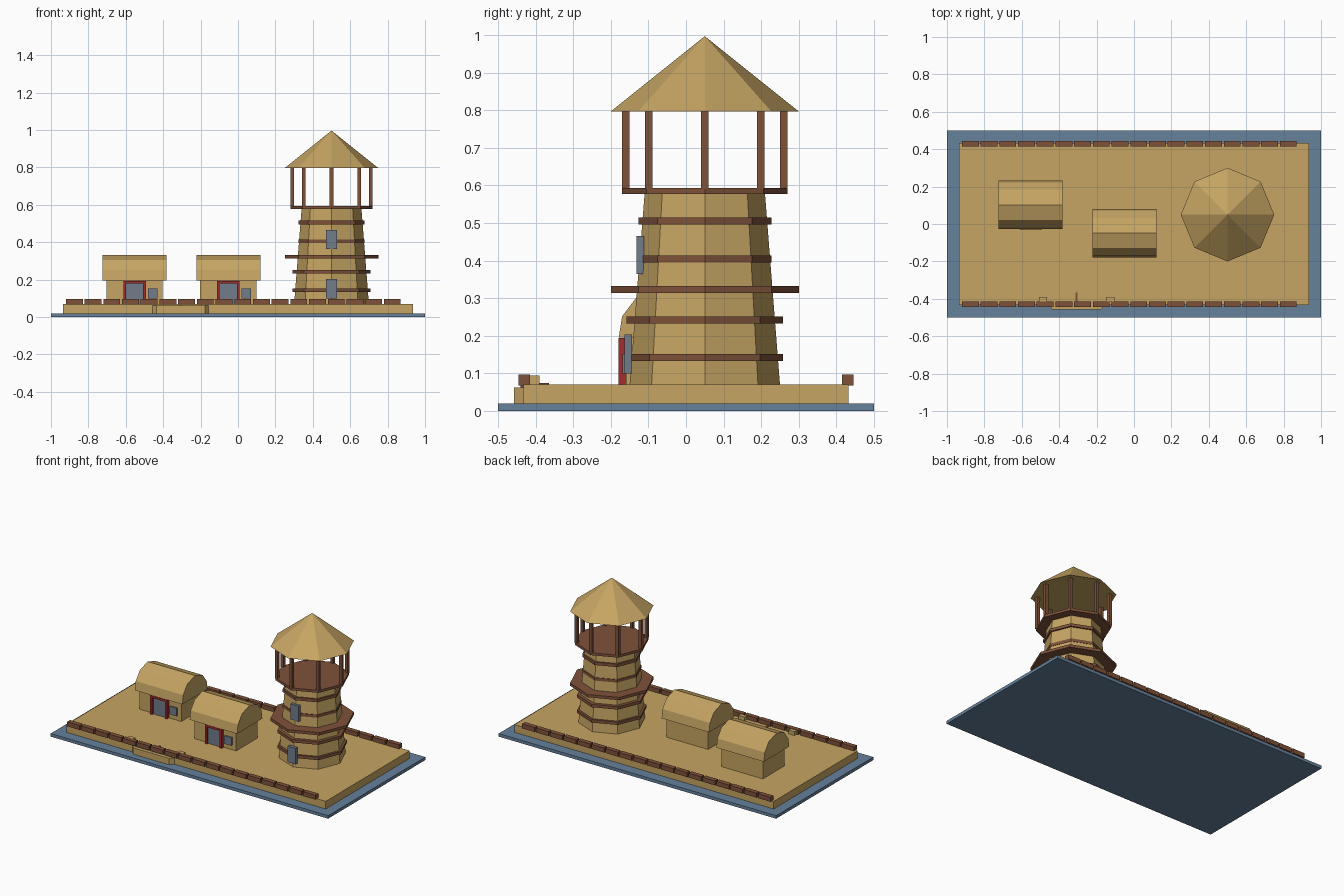
import bpy, math

if "Cube" in bpy.data.objects:
    bpy.data.objects.remove(bpy.data.objects["Cube"])

def mat(name, rgb):
    m = bpy.data.materials.new(name)
    m.diffuse_color = (*rgb, 1)
    m.use_nodes = True
    m.node_tree.nodes["Principled BSDF"].inputs["Base Color"].default_value = m.diffuse_color
    return m

SAND = mat("sand", (0.565, 0.375, 0.125))
BLUE = mat("water blue", (0.13, 0.22, 0.33))
BROWN = mat("wood brown", (0.21, 0.085, 0.042))
RED = mat("red", (0.36, 0.025, 0.025))
GREY = mat("slate grey", (0.17, 0.2, 0.26))

def mesh(name, verts, faces, m):
    me = bpy.data.meshes.new(name)
    me.from_pydata(verts, [], faces)
    me.materials.append(m)
    ob = bpy.data.objects.new(name, me)
    bpy.context.collection.objects.link(ob)
    return ob

def box(name, x0, x1, y0, y1, z0, z1, m):
    v = [(x, y, z) for z in (z0, z1) for x, y in ((x0, y0), (x1, y0), (x1, y1), (x0, y1))]
    f = [(3, 2, 1, 0), (4, 5, 6, 7)] + [(i, (i + 1) % 4, (i + 1) % 4 + 4, i + 4) for i in range(4)]
    return mesh(name, v, f, m)

def octagon(name, r0, r1, z0, z1, m):
    # eight-sided tower part with corners on the axes
    bpy.ops.mesh.primitive_cone_add(vertices=8, radius1=r0, radius2=r1, depth=z1 - z0,
                                    location=(TX, TY, (z0 + z1) / 2))
    ob = bpy.context.object
    ob.name = name
    ob.data.materials.append(m)
    return ob

# ground
box("water_base", -1, 1, -0.5, 0.5, 0, 0.02, BLUE)
box("sand_slab", -0.935, 0.935, -0.432, 0.432, 0.02, 0.07, SAND)

# low log fences along front and back
for side, name in ((-1, "front"), (1, "back")):
    for i in range(18):
        x = -0.92 + 0.1 * i
        box(f"{name}_fence_{i}", x, x + 0.09, side * 0.43 - 0.015, side * 0.43 + 0.015, 0.068, 0.097, BROWN)

# tower
TX, TY = 0.5, 0.05
octagon("tower_body", 0.2, 0.16, 0.07, 0.58, SAND)
for i, (r, z0, z1) in enumerate(((0.208, 0.133, 0.152), (0.208, 0.233, 0.252), (0.25, 0.314, 0.332),
                                 (0.177, 0.395, 0.414), (0.177, 0.496, 0.515), (0.22, 0.577, 0.593))):
    octagon(f"tower_ring_{i}", r, r, z0, z1, BROWN)
for i in range(8):
    a = i * math.pi / 4
    x, y = TX + 0.21 * math.cos(a), TY + 0.21 * math.sin(a)
    box(f"tower_post_{i}", x - 0.01, x + 0.01, y - 0.01, y + 0.01, 0.59, 0.8, BROWN)
octagon("tower_roof", 0.25, 0, 0.797, 0.997, SAND)
box("tower_lower_window", 0.47, 0.53, -0.163, -0.143, 0.1, 0.203, GREY)
box("tower_upper_window", 0.47, 0.53, -0.132, -0.112, 0.365, 0.466, GREY)

# huts with arched roofs
half = [(0.13, 0.195), (0.121, 0.252), (0.08, 0.306)]
arch = [(-y, z) for y, z in half] + [(0, 0.333)] + half[::-1]
n = len(arch)
for k, (cx, cy) in enumerate(((-0.553, 0.102), (-0.052, -0.049))):
    p = f"hut_{k}_"
    box(p + "walls", cx - 0.15, cx + 0.15, cy - 0.11, cy + 0.11, 0.07, 0.2, SAND)
    verts = [(cx + s * 0.171, cy + y, z) for s in (-1, 1) for y, z in arch]
    faces = [(i, i + n, (i + 1) % n + n, (i + 1) % n) for i in range(n)]
    faces += [tuple(range(n)), tuple(range(2 * n - 1, n - 1, -1))]
    mesh(p + "roof", verts, faces, SAND)
    fy = cy - 0.131
    # red door frame and grey door
    box(p + "left_jamb", cx - 0.06, cx - 0.046, fy, cy - 0.105, 0.07, 0.194, RED)
    box(p + "right_jamb", cx + 0.046, cx + 0.06, fy, cy - 0.105, 0.07, 0.194, RED)
    box(p + "lintel", cx - 0.046, cx + 0.046, fy, cy - 0.105, 0.18, 0.194, RED)
    box(p + "door", cx - 0.046, cx + 0.046, cy - 0.118, cy - 0.105, 0.07, 0.18, GREY)
    box(p + "window", cx + 0.071, cx + 0.122, cy - 0.12, cy - 0.105, 0.1, 0.152, GREY)

# half-buried boat at the front edge
bx = -0.307
hull = [(-0.152, -0.43), (-0.13, -0.457), (0.13, -0.457), (0.152, -0.43)]
mesh("boat_hull", [(bx + x, y, z) for z in (0.02, 0.062) for x, y in hull],
     [(3, 2, 1, 0), (4, 5, 6, 7)] + [(i, (i + 1) % 4, (i + 1) % 4 + 4, i + 4) for i in range(4)], SAND)
for s in (-1, 1):
    x = bx + s * 0.18
    box("boat_end", x - 0.022, x + 0.022, -0.415, -0.39, 0.06, 0.095, SAND)
box("boat_thwart", bx - 0.006, bx + 0.006, -0.44, -0.365, 0.05, 0.075, BROWN)
